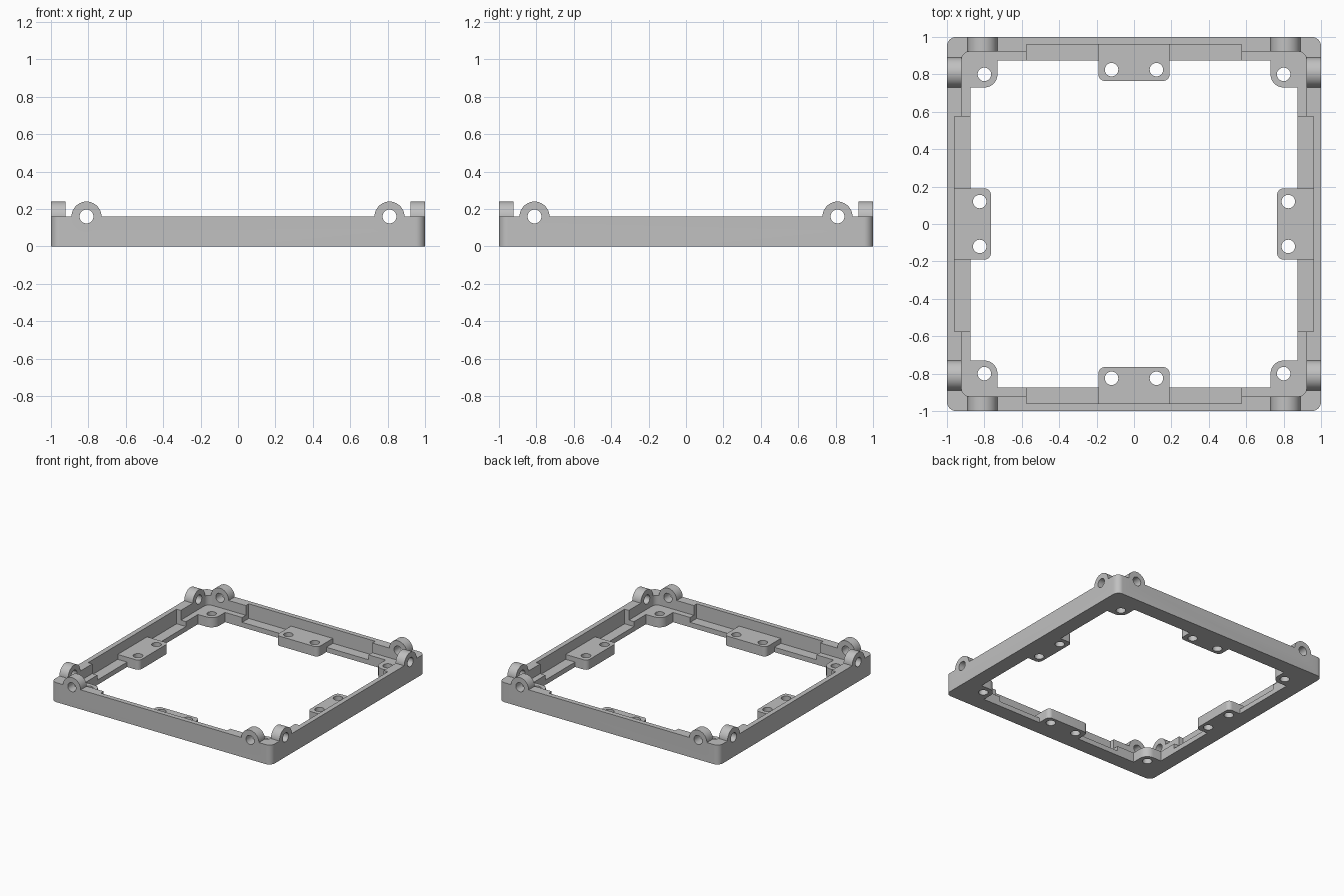
import bpy, bmesh, math
from mathutils import Matrix

if "Cube" in bpy.data.objects:
    bpy.data.objects.remove(bpy.data.objects["Cube"], do_unlink=True)

WALL_TOP, SHELF, LEDGE = 0.16, 0.08, 0.04
LUG_X = 0.81
tools = []


def prism(name, x0, x1, y0, y1, z0, z1, r=0.0, seg=10, turn=Matrix()):
    """Upright prism over a rectangle with rounded corners."""
    bm = bmesh.new()
    corners = [(x1 - r, y1 - r), (x0 + r, y1 - r), (x0 + r, y0 + r), (x1 - r, y0 + r)]
    ring = []
    for k, (cx, cy) in enumerate(corners):
        for i in range(seg + 1 if r else 1):
            a = (k + i / seg) * math.pi / 2
            ring.append(bm.verts.new((cx + r * math.cos(a), cy + r * math.sin(a), z0)))
    bmesh.ops.remove_doubles(bm, verts=ring, dist=1e-5)
    base = bm.faces.new([v for v in ring if v.is_valid])
    top = bmesh.ops.extrude_face_region(bm, geom=[base])
    moved = [g for g in top["geom"] if isinstance(g, bmesh.types.BMVert)]
    bmesh.ops.translate(bm, verts=moved, vec=(0, 0, z1 - z0))
    bmesh.ops.transform(bm, matrix=turn, verts=bm.verts)
    bmesh.ops.recalc_face_normals(bm, faces=bm.faces)
    mesh = bpy.data.meshes.new(name)
    bm.to_mesh(mesh)
    bm.free()
    obj = bpy.data.objects.new(name, mesh)
    bpy.context.collection.objects.link(obj)
    return obj


def disc(name, x, y, r, z0, z1, turn):
    return prism(name, x - r, x + r, y - r, y + r, z0, z1, r, 10, turn)


def combine(tool, operation):
    tool.hide_render = True
    mod = frame.modifiers.new(tool.name, "BOOLEAN")
    mod.operation, mod.object, mod.solver = operation, tool, "EXACT"
    tools.append(tool)


quarters = [Matrix.Rotation(k * math.pi / 2, 4, "Z") for k in range(4)]
to_front = Matrix.Rotation(math.pi / 2, 4, "X")

# Outer body, central opening and upper pocket
frame = prism("mounting_frame", -1, 1, -1, 1, 0, WALL_TOP, 0.05)
combine(prism("opening", -0.875, 0.875, -0.875, 0.875, -0.5, 0.5), "DIFFERENCE")
combine(prism("pocket", -0.922, 0.922, -0.922, 0.922, SHELF, 0.5, 0.045), "DIFFERENCE")

# Thin wall recess along each side
for q in quarters:
    combine(prism("recess", -0.575, 0.575, -0.96, -0.8, LEDGE, 0.5, turn=q), "DIFFERENCE")

# Mounting tabs, corner bosses and hinge lugs
for q in quarters:
    combine(prism("tab", -0.19, 0.19, -0.998, -0.765, 0, SHELF, 0.035, turn=q), "UNION")
    combine(prism("boss", 0.73, 0.95, -0.95, -0.73, 0, SHELF, 0.07, turn=q), "UNION")
    for side in (-1, 1):
        combine(disc("lug", side * LUG_X, WALL_TOP, 0.08, 0.922, 1, q @ to_front), "UNION")

# Screw holes and hinge pin holes
for q in quarters:
    combine(disc("boss_hole", 0.8, -0.8, 0.036, -0.5, 0.5, q), "DIFFERENCE")
    for side in (-1, 1):
        combine(disc("tab_hole", side * 0.12, -0.825, 0.036, -0.5, 0.5, q), "DIFFERENCE")
        combine(disc("pin_hole", side * LUG_X, WALL_TOP, 0.037, 0.7, 1.3, q @ to_front),
                "DIFFERENCE")

# Apply the booleans and discard the tools
bpy.context.view_layer.update()
depsgraph = bpy.context.evaluated_depsgraph_get()
result = bpy.data.meshes.new_from_object(frame.evaluated_get(depsgraph))
frame.modifiers.clear()
frame.data = result
result.name = "mounting_frame"
for tool in tools:
    bpy.data.objects.remove(tool, do_unlink=True)

# Plain grey finish
grey = bpy.data.materials.new("plain_grey")
grey.use_nodes = True
colour = (0.53, 0.53, 0.53, 1)
grey.diffuse_color = colour
grey.node_tree.nodes["Principled BSDF"].inputs["Base Color"].default_value = colour
result.materials.clear()
result.materials.append(grey)

bpy.ops.object.select_all(action="DESELECT")
frame.select_set(True)
bpy.context.view_layer.objects.active = frame
bpy.ops.object.shade_smooth_by_angle(angle=math.radians(30))
